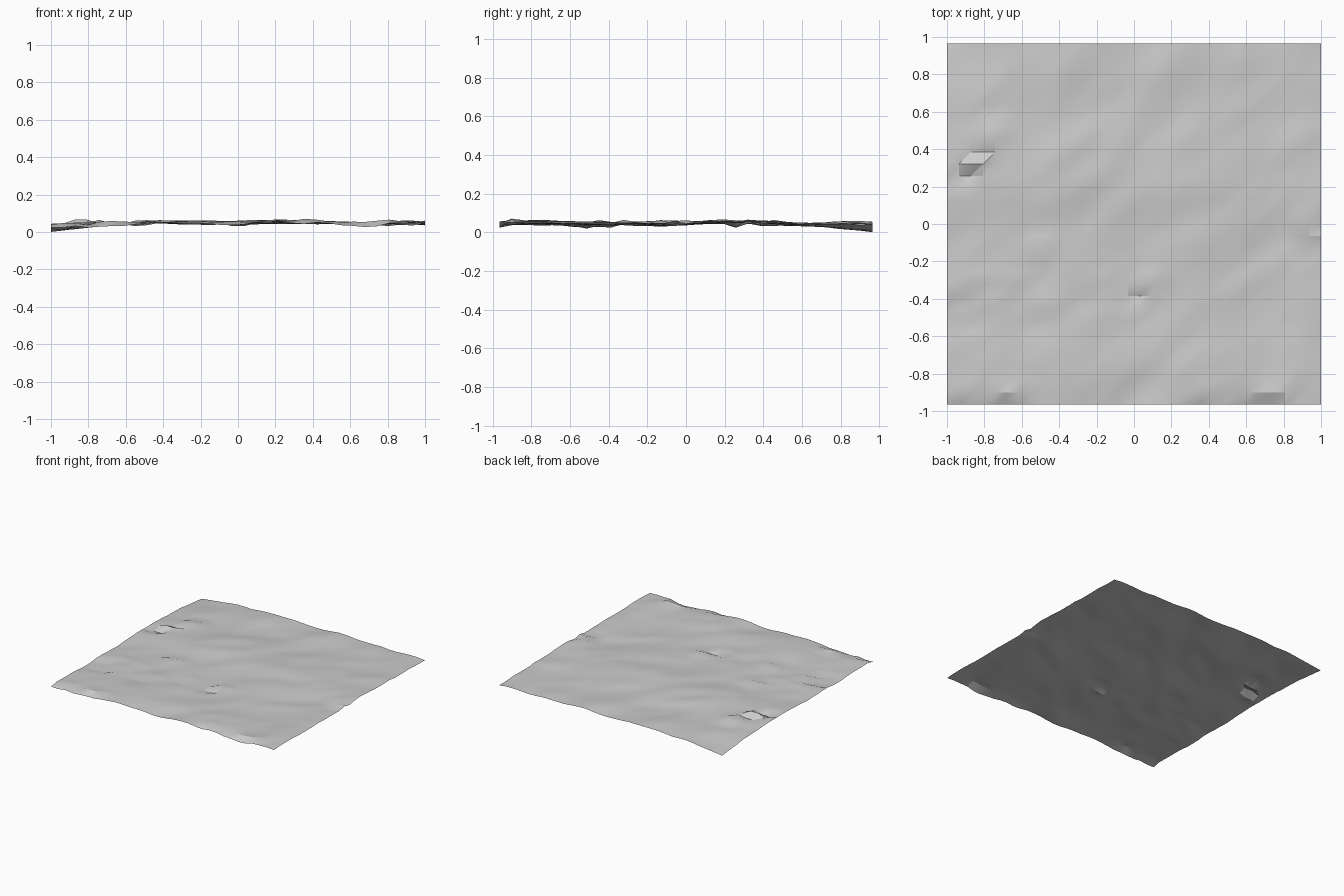
import bpy, bmesh, math
from mathutils import Vector, noise

cube = bpy.data.objects.get("Cube")
if cube:
    bpy.data.objects.remove(cube)

COLS, ROWS = 31, 30
HALF_X, HALF_Y = 1.0, 0.965
STEP = 2 * HALF_X / COLS

# Average heights along each axis
ALONG_X = [(-1, .036), (-.6, .045), (-.4, .055), (-.2, .052), (0, .048),
           (.25, .054), (.5, .051), (.7, .044), (.9, .05), (1, .047)]
ALONG_Y = [(-.97, .046), (-.75, .053), (-.55, .048), (0, .047),
           (.2, .057), (.4, .052), (.6, .043), (.8, .046), (.97, .042)]

# Small broken ledges: left end of the lower row, and drop
LEDGES = [(-.03, -.39, .03), (-.94, .26, .04), (-.87, .39, .03), (-.87, .45, .025),
          (-.61, -.19, .025), (-.94, -.39, .02), (-.87, -.51, .025), (-.55, -.51, .02),
          (.81, -.06, .02), (.87, -.13, .025), (-.32, -.39, .015), (-1, -.965, .02),
          (-.81, -.965, .025), (-.68, -.965, .02), (.29, -.965, .02),
          (.55, -.965, .02), (.65, -.965, .025)]


def profile(points, t):
    for (a, p), (b, q) in zip(points, points[1:]):
        if t <= b:
            f = max(0, (t - a) / (b - a))
            return p + (q - p) * f * f * (3 - 2 * f)
    return points[-1][1]


def height(x, y):
    # Waves stretched along the diagonal, over the broad swell
    u, v = .8 * x + .6 * y, .8 * y - .6 * x
    wave = noise.noise(Vector((u * 2.2, v * 5, 3.1))) * .012
    ripple = noise.noise(Vector((u * 6, v * 13, 8.4))) * .006
    swell = profile(ALONG_X, x) + profile(ALONG_Y, y) - .049
    return min(.08, max(.02, swell + wave + ripple))


heights = [[height(-HALF_X + i * STEP, -HALF_Y + 2 * HALF_Y * j / ROWS)
            for i in range(COLS + 1)] for j in range(ROWS + 1)]

for x, y, drop in LEDGES:
    i = round((x + HALF_X) / STEP)
    j = round((y + HALF_Y) / (2 * HALF_Y) * ROWS)
    for k in (i, i + 1):
        heights[j][k] = max(.015, heights[j][k] - drop / 2)
        heights[j + 1][min(k + 1, COLS)] += drop / 2

# The back right corner of the sheet droops to the ground
for j in range(ROWS + 1):
    for i in range(COLS + 1):
        near = max(0, 1 - math.hypot(i, ROWS - j) / 5)
        heights[j][i] *= 1 - near ** 1.3
        heights[j][i] = min(.085, heights[j][i])

# Terrain sheet, split along one diagonal
bm = bmesh.new()
grid = [[bm.verts.new((-HALF_X + i * STEP, -HALF_Y + 2 * HALF_Y * j / ROWS, heights[j][i]))
         for i in range(COLS + 1)] for j in range(ROWS + 1)]
for j in range(ROWS):
    for i in range(COLS):
        a, b = grid[j][i], grid[j][i + 1]
        c, d = grid[j + 1][i + 1], grid[j + 1][i]
        bm.faces.new((a, b, c))
        bm.faces.new((a, c, d))
mesh = bpy.data.meshes.new("terrain_sheet")
bm.to_mesh(mesh)
bm.free()

grey = bpy.data.materials.new("light grey")
grey.use_nodes = True
colour = (.6, .6, .6, 1)
grey.diffuse_color = colour
grey.node_tree.nodes["Principled BSDF"].inputs["Base Color"].default_value = colour
mesh.materials.append(grey)

terrain = bpy.data.objects.new("terrain_sheet", mesh)
bpy.context.collection.objects.link(terrain)
bpy.context.view_layer.objects.active = terrain
terrain.select_set(True)
bpy.ops.object.shade_smooth_by_angle(angle=math.radians(25))
